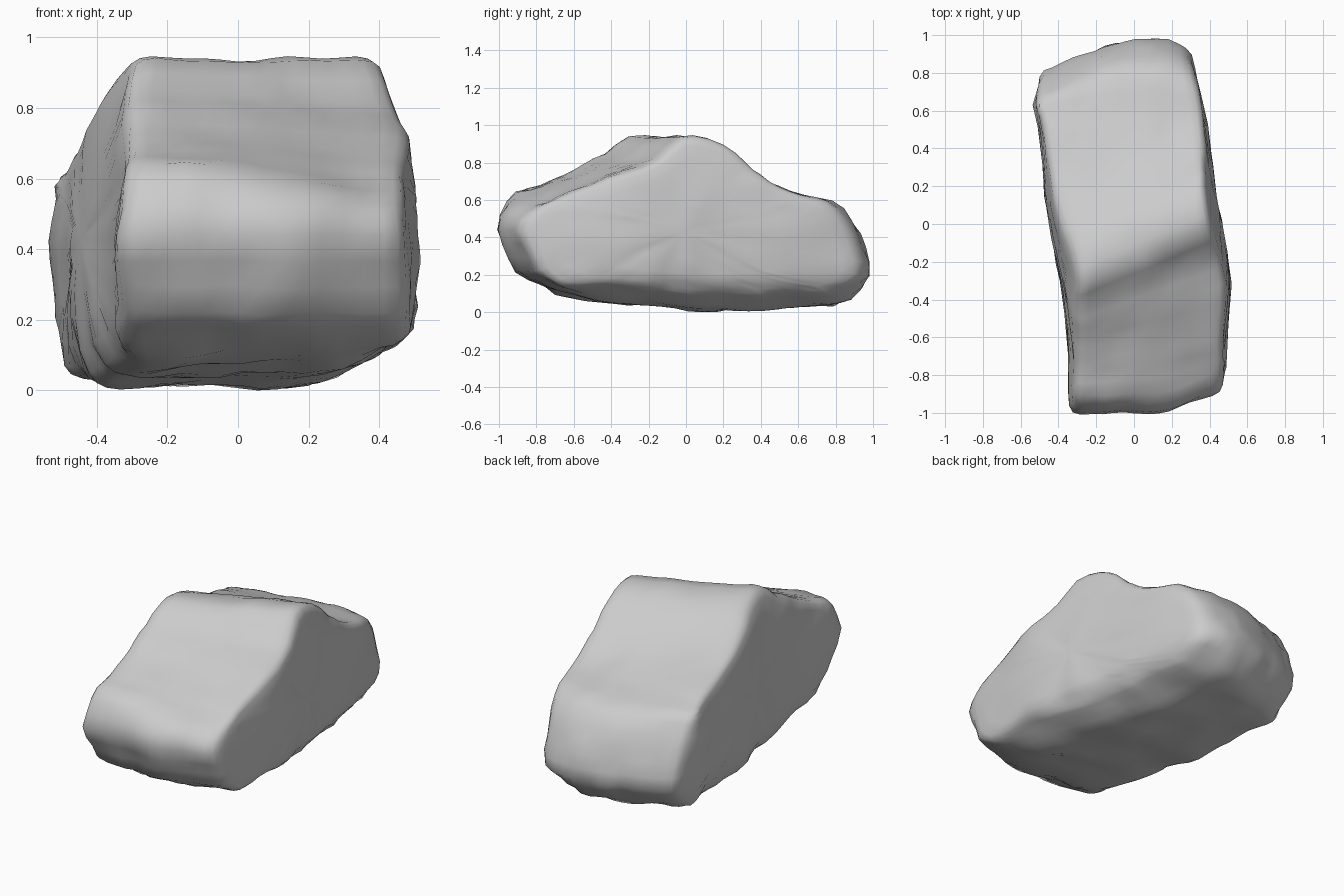
import bpy, bmesh, math
from mathutils import Vector, noise

cube = bpy.data.objects.get("Cube")
if cube:
    bpy.data.objects.remove(cube, do_unlink=True)

# Side outline of the boulder (y, z), front toe first, over the crest to the back
OUTLINE = [(-1, .43), (-.985, .52), (-.93, .62), (-.58, .72), (-.3, .83), (-.18, .93),
           (-.06, .935), (.06, .89), (.24, .77), (.42, .68), (.6, .62), (.8, .58),
           (.87, .53), (.94, .4), (1, .21), (.93, .11), (.83, .03), (.1, 0),
           (-.35, .04), (-.68, .09), (-.9, .21), (-.97, .34)]
# Plan outline: y, right edge x, left edge x
PLAN = [(-1, -.35, .48), (-.6, -.35, .49), (-.3, -.39, .52), (0, -.45, .47),
        (.2, -.48, .43), (.5, -.5, .39), (.7, -.53, .36), (.82, -.51, .33), (1, -.5, .3)]
MIDDLE = Vector((0, .42))
POINTS = 60


def resample(points, count):
    """Evenly spaced points around a closed outline."""
    pts = [Vector(p) for p in points]
    edges = list(zip(pts, pts[1:] + pts[:1]))
    step = sum((b - a).length for a, b in edges) / count
    out, travelled = [], 0
    for a, b in edges:
        length = (b - a).length
        while len(out) < count and len(out) * step < travelled + length:
            out.append(a.lerp(b, (len(out) * step - travelled) / length))
        travelled += length
    return out


def plan_edges(y):
    for a, b in zip(PLAN, PLAN[1:]):
        if y <= b[0]:
            f = max(0, (y - a[0]) / (b[0] - a[0]))
            return [a[i] + (b[i] - a[i]) * f for i in (1, 2)]
    return PLAN[-1][1:]


def smooth(low, high, v):
    f = min(1, max(0, (v - low) / (high - low)))
    return f * f * (3 - 2 * f)


def place(p, shrink, t):
    """Position for an outline point, shrunk to the middle, at t across the width."""
    y, z = MIDDLE + (p - MIDDLE) * shrink
    # The crest runs diagonally across the block
    y += .15 * (2 * t - 1) * smooth(.58, .85, z)
    right, left = plan_edges(y)
    height = ((z - .35) / .5) ** 2
    under = .03 * smooth(.15, 0, z)
    right += .075 * height + under
    left -= .05 * height + under
    x = right + (left - right) * t
    # Rounded plan corners at both ends
    if y > 0:
        y -= .17 * smooth(.5, .95, y) * min(1, abs(x - .06) / .5) ** 1.6
    else:
        y += .11 * smooth(.6, .95, -y) * smooth(.1, .5, x)
    # The front slope leans down toward the left side, whose lower edge is chamfered
    lean = .03 + .05 * smooth(-.3, -.9, y)
    z -= lean * smooth(.2, .95, t) * smooth(.05, -.25, y) * smooth(.42, .65, z)
    z += .06 * smooth(.7, 1, t) * smooth(.2, .05, z)
    return Vector((x, y, z))


# Rings from the right face, over its worn edge, across the body and out the left face
edge = [(.15, 0), (.35, 0), (.55, 0), (.75, 0), (.9, 0), (.96, .01), (.99, .035)]
body = [(1, .08 + .84 * i / 12) for i in range(13)]
rings = edge + body + [(s, 1 - t) for s, t in reversed(edge)]

bm = bmesh.new()
outline = resample(OUTLINE, POINTS)
loops = [[bm.verts.new(place(p, s, t)) for p in outline] for s, t in rings]
for a, b in zip(loops, loops[1:]):
    for i in range(POINTS):
        j = (i + 1) % POINTS
        bm.faces.new((a[i], a[j], b[j], b[i]))
for loop, t in ((loops[0], 0), (loops[-1], 1)):
    tip = bm.verts.new(place(MIDDLE, 0, t))
    for i in range(POINTS):
        bm.faces.new((loop[i], loop[(i + 1) % POINTS], tip))
bmesh.ops.recalc_face_normals(bm, faces=bm.faces)
bm.normal_update()

# Weathered lumps and chips, stronger underneath and at the ends
moves = []
for v in bm.verts:
    rough = .5 + .5 * smooth(.3, .1, v.co.z) + .4 * smooth(.7, .95, abs(v.co.y))
    lump = noise.noise(v.co * 3.2) * .02 + noise.noise(v.co * 8) * .018
    moves.append((v, v.normal * lump * rough))
for v, move in moves:
    v.co += move

# Stand it on the ground
ground = min(v.co.z for v in bm.verts)
bmesh.ops.translate(bm, verts=bm.verts, vec=(0, 0, -ground))

mesh = bpy.data.meshes.new("boulder")
bm.to_mesh(mesh)
bm.free()
boulder = bpy.data.objects.new("boulder", mesh)
bpy.context.collection.objects.link(boulder)

# Plain grey stone
stone = bpy.data.materials.new("grey stone")
stone.use_nodes = True
colour = (.6, .6, .6, 1)
stone.diffuse_color = colour
stone.node_tree.nodes["Principled BSDF"].inputs["Base Color"].default_value = colour
mesh.materials.append(stone)

bpy.context.view_layer.objects.active = boulder
boulder.select_set(True)
bpy.ops.object.shade_smooth_by_angle(angle=math.radians(60))
